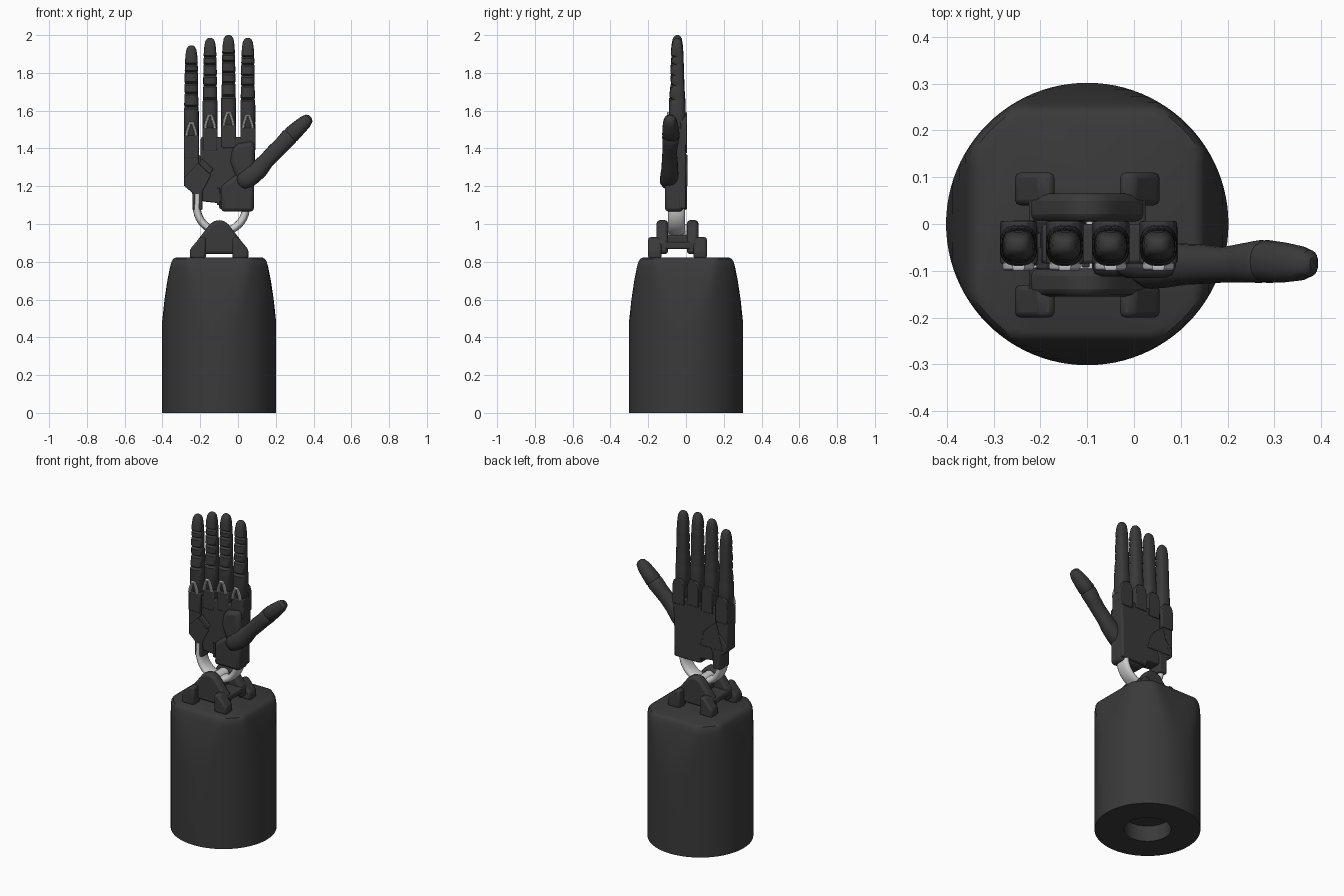
import bpy, bmesh, math
from mathutils import Vector

if "Cube" in bpy.data.objects:
    bpy.data.objects.remove(bpy.data.objects["Cube"], do_unlink=True)


def material(name, rgb, rough):
    m = bpy.data.materials.new(name)
    m.use_nodes = True
    m.diffuse_color = (*rgb, 1)
    bsdf = m.node_tree.nodes["Principled BSDF"]
    bsdf.inputs["Base Color"].default_value = (*rgb, 1)
    bsdf.inputs["Roughness"].default_value = rough
    return m


BLACK = material("charcoal plastic", (0.042, 0.042, 0.042), 0.6)
SILVER = material("light grey metal", (0.62, 0.62, 0.62), 0.4)


def finish(name, bm, mat, bevel=0.0):
    bmesh.ops.recalc_face_normals(bm, faces=bm.faces)
    mesh = bpy.data.meshes.new(name)
    bm.to_mesh(mesh)
    bm.free()
    mesh.materials.append(mat)
    ob = bpy.data.objects.new(name, mesh)
    bpy.context.collection.objects.link(ob)
    bpy.ops.object.select_all(action='DESELECT')
    ob.select_set(True)
    bpy.context.view_layer.objects.active = ob
    bpy.ops.object.shade_smooth_by_angle(angle=math.radians(35))
    if bevel:
        mod = ob.modifiers.new("rounded edges", 'BEVEL')
        mod.width, mod.segments, mod.limit_method = bevel, 2, 'ANGLE'
    return ob


def loft(name, rings, mat):
    """Skin closed rings of points and cap both ends."""
    bm = bmesh.new()
    loops = [[bm.verts.new(p) for p in ring] for ring in rings]
    n = len(loops[0])
    for a, b in zip(loops, loops[1:]):
        for i in range(n):
            j = (i + 1) % n
            bm.faces.new((a[i], a[j], b[j], b[i]))
    bm.faces.new(loops[0])
    bm.faces.new(loops[-1])
    return finish(name, bm, mat)


def tube(name, path, mat, power=2.0, n=20):
    """Sweep rounded sections along (x, y, z, half width, half depth) points."""
    rings = []
    for i, (x, y, z, a, b) in enumerate(path):
        p, q = path[max(i - 1, 0)], path[min(i + 1, len(path) - 1)]
        t = Vector((q[0] - p[0], 0, q[2] - p[2])).normalized()
        side = Vector((t.z, 0, -t.x))
        ring = []
        for k in range(n):
            c, s = math.cos(math.tau * k / n), math.sin(math.tau * k / n)
            u = math.copysign(abs(c) ** (2 / power), c) * a
            v = math.copysign(abs(s) ** (2 / power), s) * b
            ring.append(Vector((x, y + v, z)) + side * u)
        rings.append(ring)
    return loft(name, rings, mat)


def prism(name, outline, y0, y1, mat=BLACK, bevel=0.008):
    """Extrude an (x, z) outline from y0 to y1."""
    bm = bmesh.new()
    face = bm.faces.new([bm.verts.new((x, y0, z)) for x, z in outline])
    ext = bmesh.ops.extrude_face_region(bm, geom=[face])
    verts = [g for g in ext["geom"] if isinstance(g, bmesh.types.BMVert)]
    bmesh.ops.translate(bm, verts=verts, vec=(0, y1 - y0, 0))
    return finish(name, bm, mat, bevel)


def box(name, x0, x1, y0, y1, z0, z1, mat=BLACK, bevel=0.008):
    return prism(name, [(x0, z0), (x1, z0), (x1, z1), (x0, z1)], y0, y1, mat, bevel)


CX, CY = -0.1, -0.045

# Forearm base: round below, squared off by four leaning flats above, recess below
def base_ring(z, radius, flat):
    ring = []
    for k in range(96):
        a = math.tau * k / 96
        r = min(radius, flat / max(abs(math.cos(a)), abs(math.sin(a))))
        ring.append((CX + r * math.cos(a), r * math.sin(a), z))
    return ring


loft("forearm_base", [base_ring(*r) for r in (
    (0.10, 0.134, 1), (0, 0.134, 1), (0, 0.302, 1), (0.48, 0.302, 0.302),
    (0.60, 0.302, 0.289), (0.70, 0.302, 0.274), (0.77, 0.301, 0.260),
    (0.80, 0.297, 0.252), (0.815, 0.288, 0.243), (0.822, 0.27, 0.23))], BLACK)

# Wrist mount: deck, corner feet and two arched flanges
box("mount_deck", -0.225, 0.025, -0.15, 0.06, 0.868, 0.905)
for sx, side in ((-1, "right"), (1, "left")):
    foot = [(CX + sx * dx, z) for dx, z in
            ((0.155, 0.815), (0.155, 0.865), (0.10, 0.93), (0.07, 0.93), (0.07, 0.815))]
    for sy, end in ((-1, "front"), (1, "back")):
        prism(f"{end}_{side}_foot", foot, CY + sy * 0.155, CY + sy * 0.085, bevel=0.012)
arch = [(0.125, 0.84), (0.125, 0.90), (0.075, 0.965), (0.05, 0.998), (0.025, 1.016), (0, 1.02)]
arch = [(CX - d, z) for d, z in arch] + [(CX + d, z) for d, z in reversed(arch[:-1])]
for sy, end in ((-1, "front"), (1, "back")):
    prism(f"{end}_flange", arch, CY + sy * 0.11, CY + sy * 0.05, bevel=0.016)

# Wrist axle and U-shaped wrist ring
box("wrist_saddle", -0.13, -0.07, -0.10, 0.01, 0.90, 0.94)
bm = bmesh.new()
bmesh.ops.create_cone(bm, cap_ends=True, segments=24, radius1=0.035, radius2=0.035, depth=0.12)
for v in bm.verts:
    v.co = Vector((CX + v.co.x, CY + v.co.z, 0.965 + v.co.y))
finish("wrist_axle", bm, SILVER)
path = [(-0.216, -0.05, 1.16, 0.02, 0.045), (-0.216, -0.05, 1.12, 0.02, 0.045)]
for k in range(21):
    a = math.pi + math.pi * k / 20
    path.append((-0.088 + 0.13 * math.cos(a), -0.05, 1.09 + 0.13 * math.sin(a), 0.021, 0.045))
path.append((0.042, -0.05, 1.13, 0.02, 0.04))
tube("wrist_ring", path, SILVER, 2.4)

# Palm, heel and outer hinge plates
prism("palm", [(-0.2, 1.3), (-0.19, 1.12), (-0.1, 1.11), (-0.1, 1.08), (0.083, 1.08),
               (0.085, 1.25), (0.094, 1.46), (-0.197, 1.46)], -0.085, 0.0)
prism("palm_heel", [(-0.09, 1.065), (0.085, 1.065), (0.085, 1.25), (0.0, 1.27), (-0.09, 1.2)],
      -0.112, -0.015, bevel=0.02)
prism("little_finger_side", [(-0.287, 1.2), (-0.208, 1.2), (-0.206, 1.47), (-0.287, 1.47)],
      -0.085, 0.0)
prism("wrist_hinge_plate", [(-0.283, 1.2), (-0.242, 1.165), (-0.242, 1.075), (-0.187, 1.075),
                            (-0.187, 1.17), (-0.14, 1.26), (-0.205, 1.33), (-0.283, 1.25)],
      -0.089, 0.005)
prism("palm_catch", [(-0.19, 1.345), (-0.13, 1.29), (-0.15, 1.265), (-0.21, 1.32)],
      -0.097, -0.05, bevel=0.004)
prism("back_gusset", [(-0.26, 1.2), (-0.1, 1.2), (-0.13, 1.3), (-0.21, 1.37)],
      -0.02, 0.008, bevel=0.004)
box("palm_pin", -0.112, -0.095, -0.093, -0.05, 1.10, 1.19, bevel=0.003)

# Thumb: web plate, joint ball and tapered digit
prism("thumb_web", [(-0.04, 1.33), (-0.03, 1.40), (0.0, 1.425), (0.085, 1.44), (0.09, 1.28),
                    (0.05, 1.19), (0.0, 1.22)], -0.115, -0.03, bevel=0.022)
tube("thumb", [
    (0.005, -0.09, 1.205, 0.018, 0.02), (0.015, -0.09, 1.213, 0.038, 0.038),
    (0.035, -0.09, 1.23, 0.05, 0.049), (0.07, -0.088, 1.257, 0.052, 0.048),
    (0.11, -0.086, 1.29, 0.05, 0.044), (0.15, -0.086, 1.335, 0.042, 0.042),
    (0.195, -0.087, 1.382, 0.044, 0.038), (0.235, -0.083, 1.422, 0.043, 0.042),
    (0.272, -0.08, 1.462, 0.046, 0.046), (0.278, -0.08, 1.468, 0.042, 0.042),
    (0.284, -0.08, 1.474, 0.045, 0.046), (0.32, -0.082, 1.508, 0.041, 0.043),
    (0.355, -0.084, 1.54, 0.036, 0.037), (0.376, -0.084, 1.56, 0.026, 0.028),
    (0.384, -0.084, 1.567, 0.012, 0.013)], BLACK, 2.3)

# Finger profile: distance below tip, half width, front y, back y (dips are creases)
FINGER = [
    (0.0, 0.008, -0.052, -0.038), (0.006, 0.018, -0.062, -0.03), (0.02, 0.026, -0.07, -0.022),
    (0.05, 0.031, -0.077, -0.017), (0.092, 0.034, -0.080, -0.014), (0.1, 0.032, -0.066, -0.014),
    (0.108, 0.034, -0.078, -0.013), (0.132, 0.035, -0.078, -0.012), (0.14, 0.033, -0.066, -0.012),
    (0.148, 0.035, -0.080, -0.012), (0.19, 0.036, -0.083, -0.01), (0.2, 0.034, -0.068, -0.01),
    (0.21, 0.036, -0.080, -0.01), (0.245, 0.036, -0.080, -0.009), (0.253, 0.034, -0.068, -0.009),
    (0.261, 0.036, -0.082, -0.008), (0.315, 0.038, -0.088, -0.006), (0.325, 0.036, -0.075, -0.006),
    (0.335, 0.039, -0.090, -0.004), (0.4, 0.04, -0.090, -0.002), (0.47, 0.039, -0.085, -0.005),
    (0.5, 0.03, -0.07, -0.02)]

for name, x, tip in (("index", 0.052, 1.985), ("middle", -0.05, 2.0),
                     ("ring", -0.148, 1.985), ("little", -0.247, 1.945)):
    tube(f"{name}_finger", [(x, (f + b) / 2, tip - d, w, (b - f) / 2) for d, w, f, b in FINGER],
         BLACK, 2.7, 24)
    # Knuckle block and rounded tab on the back of the hand
    box(f"{name}_knuckle", x - 0.04, x + 0.04, -0.087, 0.0, tip - 0.6, tip - 0.475)
    half = [(0.04, tip - 0.57), (0.04, tip - 0.455), (0.032, tip - 0.425), (0.016, tip - 0.41)]
    prism(f"{name}_back_tab", [(x + d, z) for d, z in half] + [(x - d, z) for d, z in reversed(half)],
          -0.03, 0.006, bevel=0.004)
    # Metal tendon clip on the front
    zc = tip - 0.44
    clip = ((-0.026, -0.04), (-0.022, -0.015), (-0.013, 0.012), (-0.008, 0.028),
            (0.008, 0.028), (0.013, 0.012), (0.022, -0.015), (0.026, -0.04))
    tube(f"{name}_tendon_clip", [(x + dx, -0.09, zc + dz, 0.008, 0.01) for dx, dz in clip],
         SILVER, 2.5, 10)
